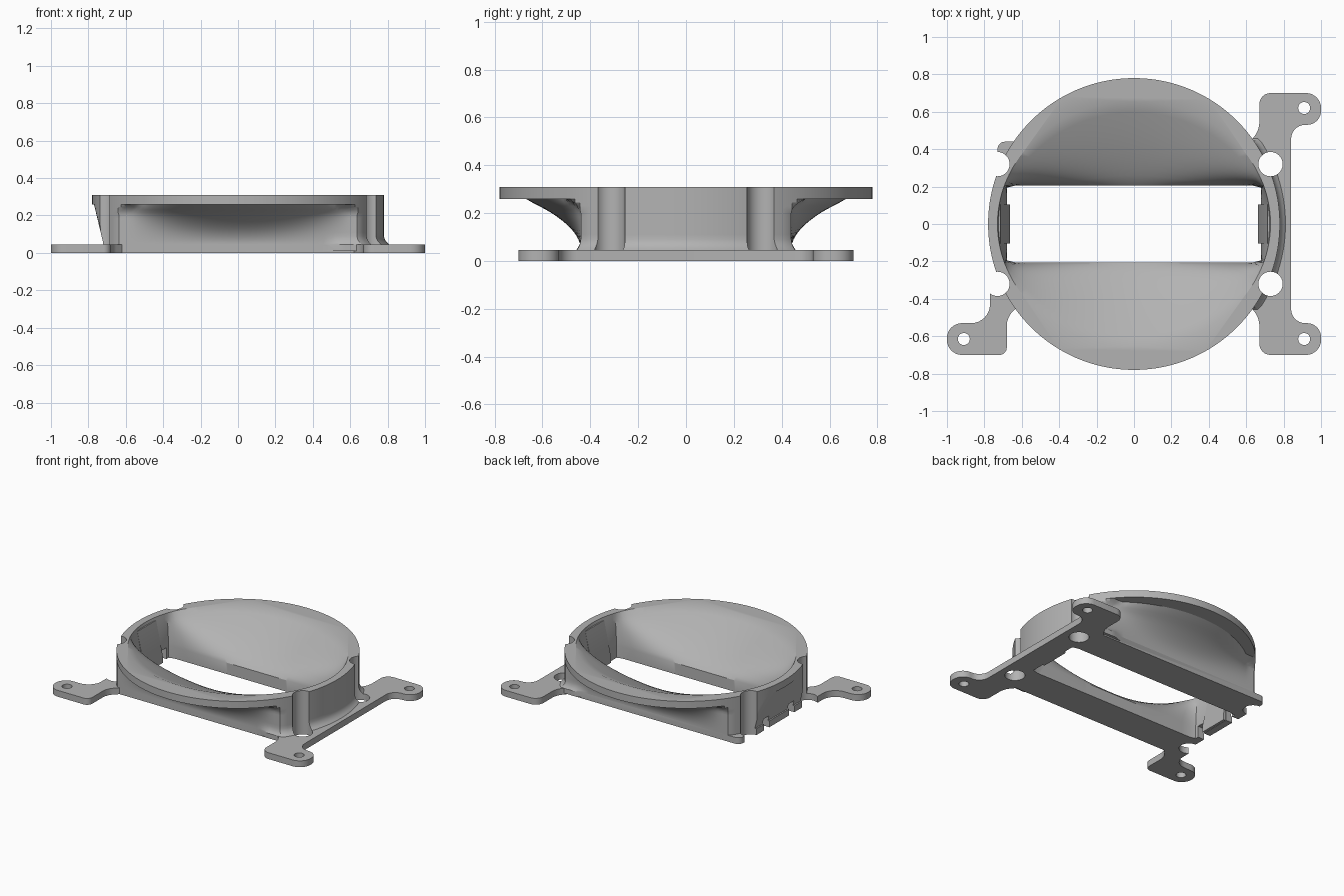
import bpy, bmesh
from math import sin, cos, pi, hypot
from mathutils import Vector

if "Cube" in bpy.data.objects:
    bpy.data.objects.remove(bpy.data.objects["Cube"], do_unlink=True)

grey = bpy.data.materials.new("moulded grey")
grey.use_nodes = True
grey.diffuse_color = (0.45, 0.45, 0.45, 1)
grey.node_tree.nodes["Principled BSDF"].inputs["Base Color"].default_value = (0.45, 0.45, 0.45, 1)

SEG = 192


def loft(name, rings):
    """Closed solid through rings of equal point count."""
    bm = bmesh.new()
    loops = [[bm.verts.new(p) for p in ring] for ring in rings]
    n = len(loops[0])
    for a, b in zip(loops, loops[1:]):
        for i in range(n):
            j = (i + 1) % n
            bm.faces.new((a[i], a[j], b[j], b[i]))
    bm.faces.new(loops[0][::-1])
    bm.faces.new(loops[-1])
    bmesh.ops.remove_doubles(bm, verts=bm.verts, dist=1e-5)
    bmesh.ops.recalc_face_normals(bm, faces=bm.faces)
    mesh = bpy.data.meshes.new(name)
    bm.to_mesh(mesh)
    bm.free()
    mesh.materials.append(grey)
    ob = bpy.data.objects.new(name, mesh)
    bpy.context.collection.objects.link(ob)
    return ob


def prism(name, outline, z0, z1):
    return loft(name, [[(x, y, z) for x, y in outline] for z in (z0, z1)])


def rounded(corners):
    """Outline whose corners (x, y, radius) are rounded."""
    out = []
    for i, (x, y, d) in enumerate(corners):
        p = Vector((x, y))
        if d == 0:
            out.append((x, y))
            continue
        a = p + (Vector(corners[i - 1][:2]) - p).normalized() * d
        b = p + (Vector(corners[(i + 1) % len(corners)][:2]) - p).normalized() * d
        centre = a + b - p
        for k in range(9):
            t = k / 8 * pi / 2
            q = centre + (a - p) * -sin(t) + (b - p) * -cos(t)
            out.append(tuple(q))
    return out


def boolean(target, tool, op):
    mod = target.modifiers.new(op, "BOOLEAN")
    mod.operation, mod.solver, mod.object = op, "EXACT", tool
    bpy.context.view_layer.objects.active = target
    bpy.ops.object.modifier_apply(modifier=mod.name)
    bpy.data.objects.remove(tool, do_unlink=True)


def ellipse(t, a, b):
    return 1 / hypot(cos(t) / a, sin(t) / b)


def section(z, radius, left=-9):
    """Ring at height z from a polar radius, flattened at x = left."""
    pts = []
    for i in range(SEG):
        t = 2 * pi * (i + 0.5) / SEG
        r = radius(t)
        pts.append((max(r * cos(t), left), r * sin(t), z))
    return pts


def body_section(z):
    f = max(0, (z - 0.05) / 0.21) ** 1.9
    side = 0.44 + 0.06 * max(0, (z - 0.2) / 0.06) ** 2
    foot = 0.03 * min(1, max(0, (0.09 - z) / 0.045)) ** 2

    def radius(t):
        flat = side / abs(sin(t))
        flare = flat + f * (ellipse(t, 0.78, 0.67) - flat)
        r = min(0.78, max(flat, flare))
        return r + foot if cos(t) > 0.75 else r
    return section(z, radius, -0.72 - 0.05 * max(0, z - 0.05) / 0.21)


def throat_section(z):
    f = max(0, (z - 0.08) / 0.23) ** 1.3

    def radius(t):
        slot = min(0.68 / abs(cos(t)), 0.205 / abs(sin(t)))
        return slot + f * (ellipse(t, 0.73, 0.655) - slot)
    return section(z, radius)


# Flared body with the round rim on top
heights = [0.01, 0.045, 0.055, 0.07, 0.09] + [0.11 + 0.015 * i for i in range(11)]
rim = [section(z, lambda t: 0.78) for z in (0.26, 0.31)]
adapter = loft("duct_adapter", [body_section(z) for z in heights] + rim)

# Base plate with three mounting ears
ear = [(0.62, -0.44, 0), (0.67, -0.5, 0.04), (0.67, -0.7, 0.06), (1, -0.7, 0.08),
       (1, -0.53, 0.075), (0.84, -0.53, 0.075)]
back_ear = [(x, -y, r) for x, y, r in ear[::-1]]
left_ear = [(-0.77, -0.37, 0), (-0.77, -0.53, 0.1), (-1, -0.53, 0.08), (-1, -0.7, 0.08),
            (-0.68, -0.7, 0.04), (-0.68, -0.5, 0.04), (-0.62, -0.44, 0)]
corner = [(-0.73, 0.44, 0.04), (-0.73, -0.37, 0)]
plate = prism("base_plate", rounded(ear + back_ear + corner + left_ear), 0, 0.045)
boolean(adapter, plate, "UNION")

# Throat from round rim to slot
throat = loft("throat_cutter", [throat_section(z) for z in
              [-0.05, 0.08] + [0.08 + 0.023 * i for i in range(1, 12)]])
boolean(adapter, throat, "DIFFERENCE")

# Screw channels and ear holes
holes = [(sx * 0.73, sy * 0.32, 0.065) for sx in (-1, 1) for sy in (-1, 1)]
holes += [(0.91, 0.62, 0.032), (0.91, -0.615, 0.032), (-0.91, -0.615, 0.032)]
for x, y, r in holes:
    circle = [(x + r * cos(2 * pi * i / 40), y + r * sin(2 * pi * i / 40)) for i in range(40)]
    boolean(adapter, prism("hole_cutter", circle, -0.1, 0.4), "DIFFERENCE")

# Notches under the earless side wall
for y in (-0.14, 0.14):
    box = [(-0.9, y - 0.03), (-0.6, y - 0.03), (-0.6, y + 0.03), (-0.9, y + 0.03)]
    boolean(adapter, prism("notch_cutter", box, -0.1, 0.08), "DIFFERENCE")

# Wedge pads inside both ends of the slot
for s in (-1, 1):
    profile = [(0.7, 0.002), (0.663, 0.002), (0.663, 0.05), (0.715, 0.29), (0.735, 0.29), (0.715, 0.05)]
    pad = loft("wedge_pad", [[(s * x, y, z) for x, z in profile] for y in (-0.105, 0.105)])
    boolean(adapter, pad, "UNION")

# Smooth curved walls, crisp edges
bpy.ops.object.select_all(action="DESELECT")
adapter.select_set(True)
bpy.context.view_layer.objects.active = adapter
bpy.ops.object.shade_smooth_by_angle(angle=0.5)
